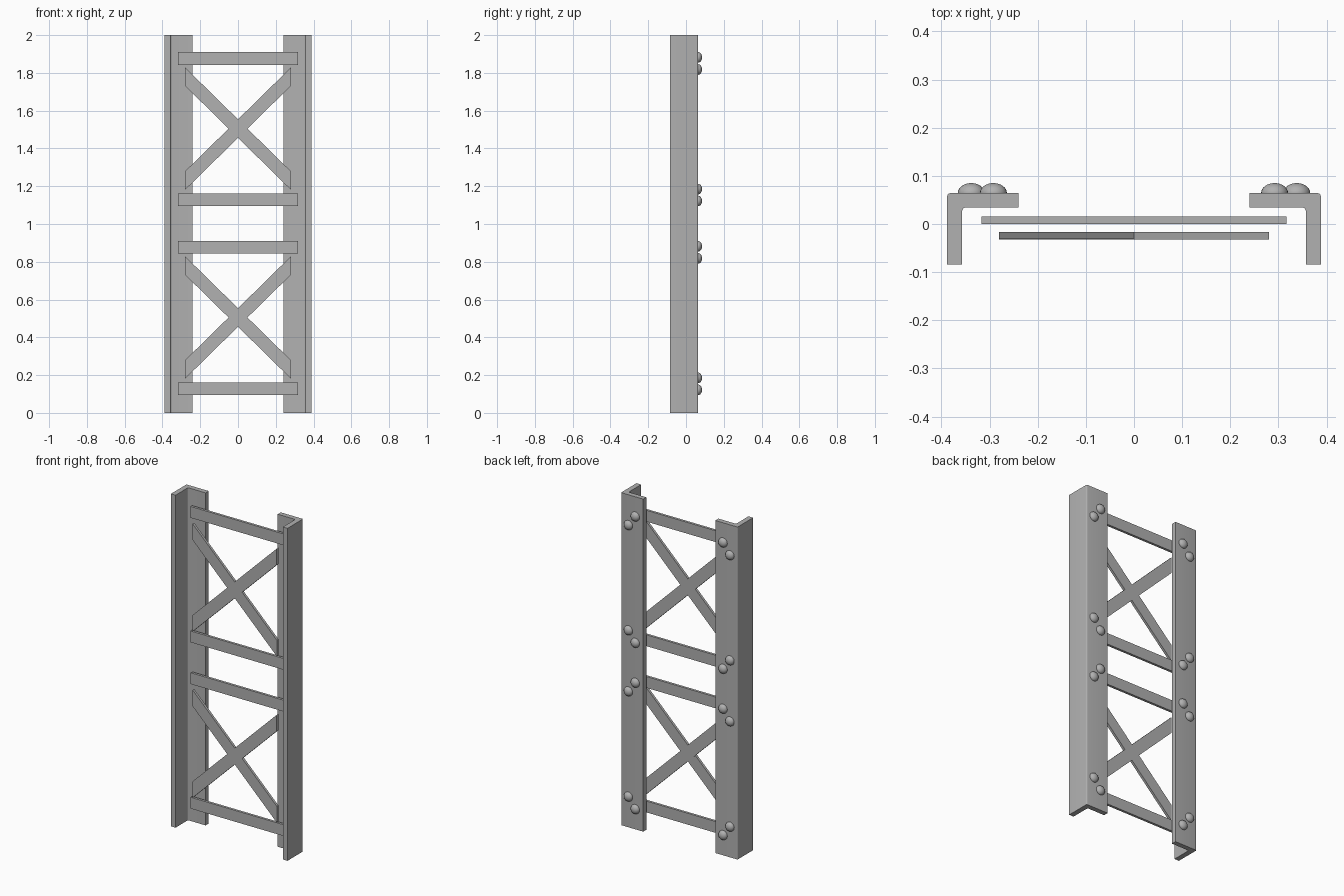
import bpy, bmesh, math
from mathutils import Matrix, Vector

if "Cube" in bpy.data.objects:
    bpy.data.objects.remove(bpy.data.objects["Cube"])

# dark grey steel
steel = bpy.data.materials.new("steel")
steel.diffuse_color = (0.44, 0.44, 0.44, 1)
steel.use_nodes = True
steel.node_tree.nodes["Principled BSDF"].inputs["Base Color"].default_value = steel.diffuse_color


def finish(name, bm):
    bmesh.ops.recalc_face_normals(bm, faces=bm.faces)
    me = bpy.data.meshes.new(name)
    bm.to_mesh(me)
    bm.free()
    me.materials.append(steel)
    ob = bpy.data.objects.new(name, me)
    bpy.context.collection.objects.link(ob)
    return ob


def prism(name, pts, direction):
    """Extrude a closed outline along a direction."""
    bm = bmesh.new()
    face = bm.faces.new([bm.verts.new(p) for p in pts])
    new = bmesh.ops.extrude_face_region(bm, geom=[face], use_keep_orig=True)
    verts = [g for g in new["geom"] if isinstance(g, bmesh.types.BMVert)]
    bmesh.ops.translate(bm, verts=verts, vec=Vector(direction))
    return finish(name, bm)


def mirror_x(ob):
    ob.modifiers.new("Mirror", "MIRROR").use_mirror_merge = False


def smooth(ob):
    bpy.ops.object.select_all(action="DESELECT")
    bpy.context.view_layer.objects.active = ob
    ob.select_set(True)
    bpy.ops.object.shade_smooth_by_angle(angle=math.radians(35))


def arc(cx, cy, r, a0, a1, n=4):
    angles = [math.radians(a0 + (a1 - a0) * i / n) for i in range(n + 1)]
    return [(cx + r * math.cos(a), cy + r * math.sin(a), 0) for a in angles]


# angle-iron posts: side web plus back flange, rounded corner
X_OUT, X_WEB, X_IN = 0.388, 0.357, 0.24
Y_FRONT, Y_FLANGE, Y_BACK = -0.084, 0.0345, 0.064
profile = [(X_WEB, Y_FRONT, 0), (X_OUT, Y_FRONT, 0)]
profile += arc(X_OUT - 0.006, Y_BACK - 0.006, 0.006, 0, 90)
profile += [(X_IN, Y_BACK, 0), (X_IN, Y_FLANGE, 0)]
profile += arc(X_WEB - 0.008, Y_FLANGE - 0.008, 0.008, 90, 0)
post = prism("corner_posts", profile, (0, 0, 2))
mirror_x(post)
smooth(post)

for level in (0, 1):
    # horizontal bars
    for tag, z in (("lower", 0.128), ("upper", 0.877)):
        z += level
        pts = [(x, 0.0005, z + h) for x, h in
               ((-0.317, -0.034), (0.317, -0.034), (0.317, 0.034), (-0.317, 0.034))]
        prism(f"{tag}_crossbar_{level}", pts, (0, 0.015, 0))
    # crossing diagonal braces with upright-cut ends, the rising one a hair in front
    for s, y, tag in ((1, -0.0315, "falling"), (-1, -0.032, "rising")):
        pts = [(-0.28 * s, y, 0.731 + level), (-0.28 * s, y, 0.829 + level),
               (0.28 * s, y, 0.279 + level), (0.28 * s, y, 0.181 + level)]
        prism(f"{tag}_brace_{level}", pts, (0, 0.015, 0))
    # domed rivets on the back, in staggered pairs
    for i, (x, z) in enumerate(((0.292, 0.122), (0.338, 0.185),
                                (0.338, 0.818), (0.292, 0.882))):
        bm = bmesh.new()
        bmesh.ops.create_uvsphere(
            bm, u_segments=24, v_segments=16, radius=1,
            matrix=Matrix.Diagonal((0.028, 0.028, 0.021, 1)))
        bmesh.ops.delete(bm, geom=[v for v in bm.verts if v.co.z < -0.005], context="VERTS")
        bmesh.ops.transform(bm, verts=bm.verts, matrix=Matrix.Translation(
            (x, Y_BACK, z + level)) @ Matrix.Rotation(-math.pi / 2, 4, "X"))
        rivet = finish(f"rivets_{level}_{i}", bm)
        mirror_x(rivet)
        smooth(rivet)
